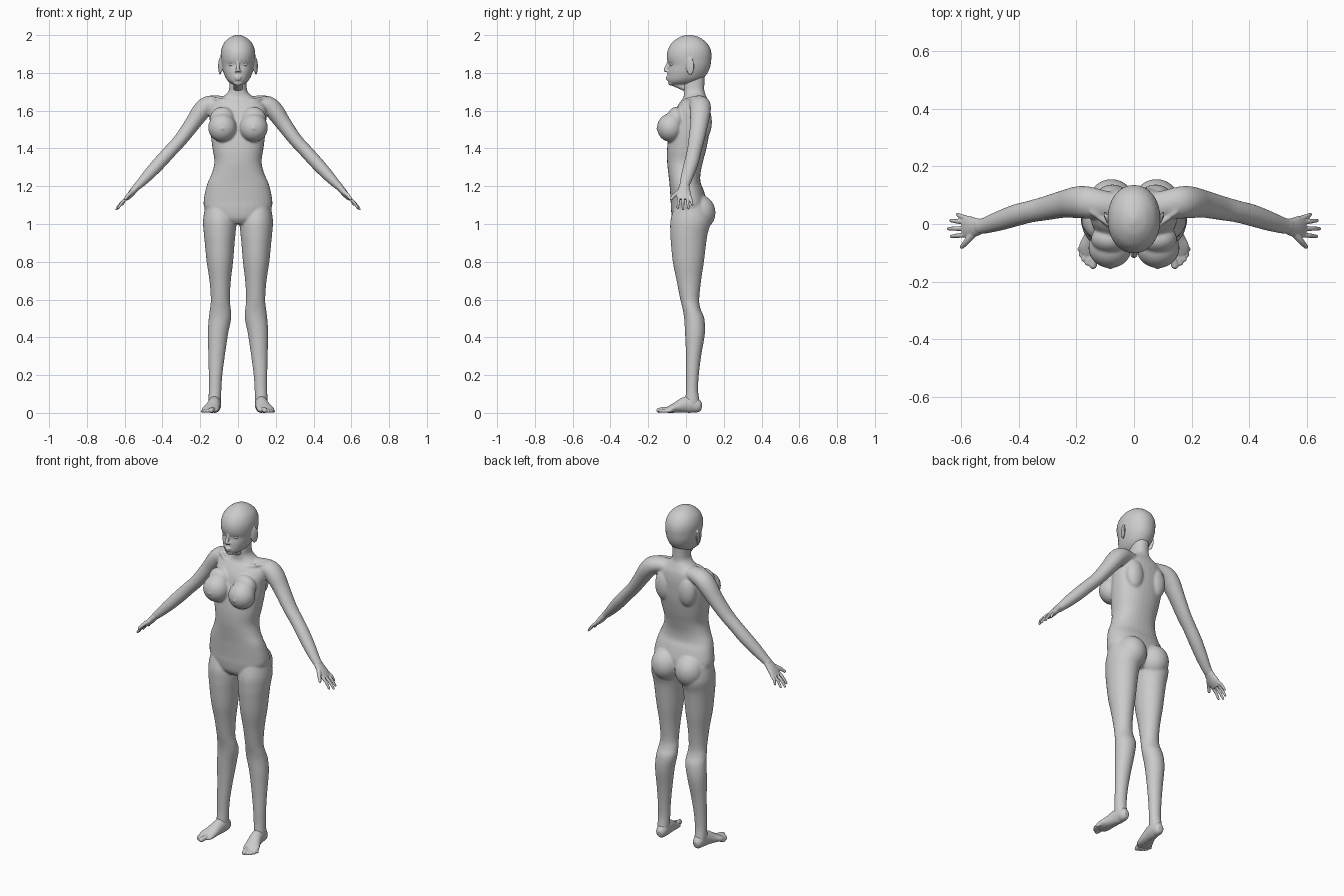
import bpy, bmesh, math
from mathutils import Vector, Matrix


def spline(rows, steps=4):
    """Catmull-Rom interpolation through rows of numbers."""
    out = []
    n = len(rows)
    for i in range(n - 1):
        a, b, c, d = rows[max(i - 1, 0)], rows[i], rows[i + 1], rows[min(i + 2, n - 1)]
        for k in range(steps):
            t = k / steps
            out.append([0.5 * (2 * q + (r - p) * t + (2 * p - 5 * q + 4 * r - s) * t * t
                               + (3 * q - p - 3 * r + s) * t ** 3)
                        for p, q, r, s in zip(a, b, c, d)])
    out.append(list(rows[-1]))
    return out


def loft(bm, rows, ref=(1, 0, 0), level=False, power=2.0, sides=32):
    """Closed tube through rows (x, y, z, half size along ref, half size across)."""
    rows = spline(rows)
    pts = [Vector(r[:3]) for r in rows]
    rings = []
    for i, r in enumerate(rows):
        t = Vector((0, 0, 1)) if level else \
            (pts[min(i + 1, len(pts) - 1)] - pts[max(i - 1, 0)]).normalized()
        u = Vector(ref)
        u = (u - t * u.dot(t)).normalized()
        v = t.cross(u)
        ring = []
        for k in range(sides):
            a = 2 * math.pi * k / sides
            c, s = math.cos(a), math.sin(a)
            c = math.copysign(abs(c) ** (2 / power), c)
            s = math.copysign(abs(s) ** (2 / power), s)
            p = pts[i] + u * (c * r[3]) + v * (s * r[4])
            p.z = max(p.z, 0)
            ring.append(bm.verts.new(p))
        rings.append(ring)
    for a, b in zip(rings, rings[1:]):
        for k in range(sides):
            j = (k + 1) % sides
            bm.faces.new((a[k], a[j], b[j], b[k]))
    bm.faces.new(rings[0][::-1])
    bm.faces.new(rings[-1])


def stack(bm, rows, power=2.0):
    """Level loft from rows (z, x min, x max, y front, y back)."""
    loft(bm, [((a + b) / 2, (f + k) / 2, z, (b - a) / 2, (k - f) / 2)
              for z, a, b, f, k in rows], level=True, power=power)


def ball(bm, pos, size, turn=0.0):
    m = Matrix.Translation(pos) @ Matrix.Rotation(turn, 4, 'Z') @ Matrix.Diagonal((*size, 1))
    bmesh.ops.create_uvsphere(bm, u_segments=32, v_segments=20, radius=1, matrix=m)


def digit(bm, points, r0, r1, ref):
    """Finger or toe: tapered tube with a round tip."""
    n = len(points) - 1
    loft(bm, [(*p, r0 + (r1 - r0) * i / n, r0 + (r1 - r0) * i / n)
              for i, p in enumerate(points)], ref=ref, sides=16)
    ball(bm, points[-1], (r1, r1, r1))


def skin(name, bm, voxel=None, smooth=0):
    """Mirror the parts across x and fuse them into one smooth skin."""
    me = bpy.data.meshes.new(name)
    bmesh.ops.recalc_face_normals(bm, faces=bm.faces)
    for f in bm.faces:
        f.smooth = True
    bm.to_mesh(me)
    bm.free()
    ob = bpy.data.objects.new(name, me)
    bpy.context.collection.objects.link(ob)
    mod = ob.modifiers.new("mirror", 'MIRROR')
    mod.use_mirror_merge = False
    if voxel:
        mod = ob.modifiers.new("fuse", 'REMESH')
        mod.mode = 'VOXEL'
        mod.voxel_size = voxel
        mod.use_smooth_shade = True
        mod = ob.modifiers.new("soften", 'SMOOTH')
        mod.factor = 0.5
        mod.iterations = smooth
    return ob


body = bmesh.new()
# torso and neck: z, half width, front, back
torso = [(1.00, .06, -.05, .075), (1.03, .14, -.072, .10), (1.08, .176, -.08, .11),
         (1.12, .182, -.081, .11), (1.18, .172, -.085, .093), (1.22, .16, -.088, .077),
         (1.27, .138, -.094, .077), (1.33, .125, -.10, .09), (1.40, .135, -.10, .108),
         (1.48, .145, -.09, .123), (1.55, .15, -.073, .128), (1.60, .152, -.058, .128),
         (1.64, .135, -.035, .122), (1.67, .085, -.014, .11), (1.70, .052, -.012, .098),
         (1.735, .045, -.015, .097), (1.80, .045, -.01, .10)]
stack(body, [(z, -w, w, f, b) for z, w, f, b in torso], power=2.25)
# shoulder blades, breasts, buttocks, collarbone
ball(body, (.075, .095, 1.54), (.055, .042, .09))
ball(body, (.083, -.083, 1.51), (.075, .070, .075))
ball(body, (.083, -.052, 1.555), (.066, .050, .065))
ball(body, (.083, -.150, 1.505), (.008, .008, .008))
ball(body, (.078, .068, 1.06), (.084, .088, .095))
loft(body, [(.015, -.022, 1.635, .008, .008), (.08, -.005, 1.655, .009, .009),
            (.15, .045, 1.67, .009, .009)], ref=(0, 0, 1), sides=12)
# leg: z, inner, outer, front, back
stack(body, [(1.10, .03, .172, -.06, .11), (1.02, .010, .185, -.082, .132),
             (.95, .013, .181, -.083, .115), (.90, .018, .176, -.08, .107),
             (.80, .026, .166, -.07, .095), (.70, .038, .151, -.05, .08),
             (.60, .043, .144, -.03, .07), (.55, .038, .149, -.018, .077),
             (.50, .036, .155, -.01, .097), (.42, .052, .160, -.005, .10),
             (.30, .070, .157, 0, .08), (.20, .083, .155, 0, .068),
             (.12, .088, .155, 0, .064), (.06, .090, .156, -.005, .072),
             (.03, .092, .152, -.005, .07)])
# arm with shoulder
loft(body, [(.06, .06, 1.64, .045, .035), (.12, .068, 1.638, .052, .043),
            (.165, .075, 1.625, .056, .049), (.20, .075, 1.59, .055, .048),
            (.24, .07, 1.533, .048, .042), (.305, .055, 1.445, .042, .036),
            (.36, .043, 1.385, .038, .035), (.41, .03, 1.33, .038, .035),
            (.47, .01, 1.265, .034, .031), (.52, -.006, 1.212, .028, .023),
            (.545, -.01, 1.19, .026, .019)], ref=(0, 1, 0))
skin("body", body, .006, 4)

head = bmesh.new()
# skull and jaw: z, half width, front, back
skull = [(1.70, .03, 0, .085), (1.735, .024, -.080, .03), (1.745, .040, -.091, .05),
         (1.76, .056, -.097, .075), (1.78, .068, -.098, .10), (1.81, .079, -.096, .12),
         (1.84, .086, -.091, .13), (1.87, .090, -.10, .134), (1.90, .0915, -.101, .135),
         (1.93, .087, -.093, .128), (1.96, .073, -.074, .109), (1.985, .047, -.042, .077),
         (1.997, .022, -.012, .045), (2.002, .004, .008, .022)]
stack(head, [(z, -w, w, f, b) for z, w, f, b in skull], power=2.1)
# nose, lips, chin, ear
loft(head, [(0, -.092, 1.86, .008, .008), (0, -.098, 1.84, .008, .009),
            (0, -.107, 1.82, .011, .010), (0, -.106, 1.806, .013, .008)], sides=16)
ball(head, (0, -.110, 1.814), (.009, .009, .008))
ball(head, (.010, -.100, 1.810), (.007, .009, .007))
ball(head, (0, -.095, 1.777), (.021, .013, .006))
ball(head, (0, -.094, 1.767), (.018, .013, .007))
ball(head, (0, -.080, 1.747), (.024, .014, .014))
ball(head, (.095, .022, 1.835), (.007, .023, .046), turn=-.35)
skin("head", head, .004, 3)

eye = bmesh.new()
ball(eye, (.034, -.071, 1.846), (.017, .015, .012))
skin("eyes", eye)

hand = bmesh.new()
# palm
loft(hand, [(.53, -.008, 1.203, .026, .019), (.552, -.011, 1.178, .033, .018),
            (.573, -.011, 1.153, .039, .016), (.592, -.010, 1.132, .036, .011)],
     ref=(0, 1, 0))
# fingers: knuckle y, then tip x, y, z
for ky, tx, ty, tz in [(-.038, .633, -.043, 1.086), (-.016, .643, -.016, 1.079),
                       (.006, .635, .012, 1.084), (.021, .612, .033, 1.103)]:
    k, t = Vector((.582, ky, 1.142)), Vector((tx, ty, tz))
    digit(hand, [k, (k + t) / 2 + Vector((.004, 0, .003)), t], .0095, .0065, (0, 1, 0))
# thumb
digit(hand, [(.55, -.025, 1.178), (.578, -.058, 1.155), (.597, -.079, 1.133)],
      .014, .008, (0, 1, 0))
skin("hands", hand, .0035, 2)

foot = bmesh.new()
# heel to ball of foot
loft(foot, [(.12, .083, .030, .014, .018), (.121, .066, .034, .028, .033),
            (.122, .03, .045, .033, .045), (.127, -.01, .041, .035, .041),
            (.136, -.05, .029, .040, .029), (.147, -.085, .019, .045, .019),
            (.154, -.108, .013, .036, .012)])
# toes: base x, y, tip x, y, radius
for bx, by, tx, ty, r in [(.130, -.09, .142, -.143, .0135), (.147, -.09, .161, -.135, .010),
                          (.158, -.085, .174, -.122, .0095), (.168, -.08, .183, -.107, .009),
                          (.175, -.07, .188, -.088, .0085)]:
    a, b = Vector((bx, by, r * 1.3)), Vector((tx, ty, r))
    digit(foot, [a, (a + b) / 2 + Vector((0, 0, .003)), b], r, r, (1, 0, 0))
skin("feet", foot, .0035, 2)
